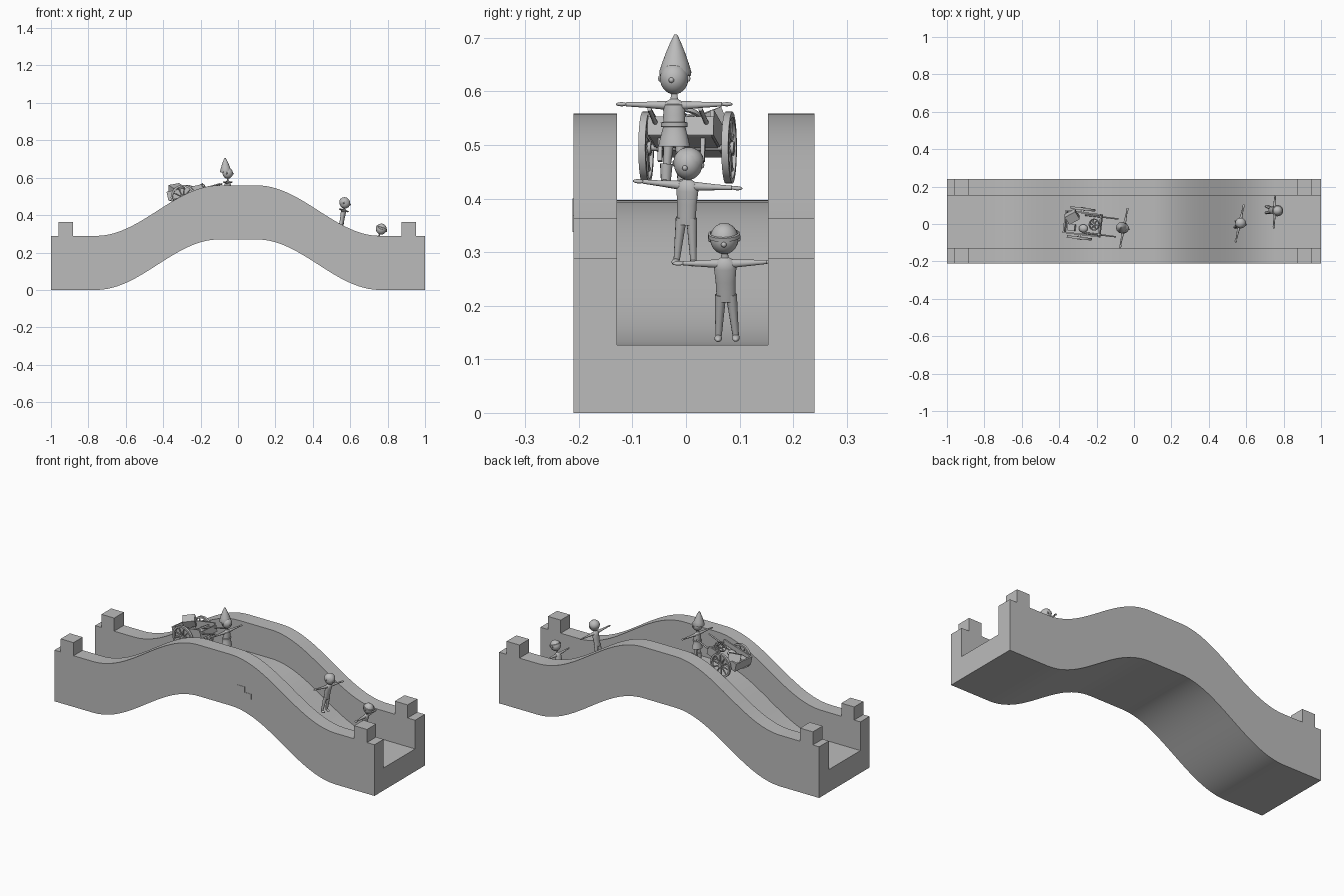
import bpy, bmesh, math
from mathutils import Matrix, Vector

if "Cube" in bpy.data.objects:
    bpy.data.objects.remove(bpy.data.objects["Cube"])

stone = bpy.data.materials.new("stone_grey")
stone.diffuse_color = (0.5, 0.5, 0.5, 1)
stone.use_nodes = True
stone.node_tree.nodes["Principled BSDF"].inputs["Base Color"].default_value = stone.diffuse_color
I = Matrix.Identity(4)
T = Matrix.Translation
rad = math.radians


def R(deg, axis):
    return Matrix.Rotation(rad(deg), 4, axis)


def finish(name, bm, M=I):
    bmesh.ops.remove_doubles(bm, verts=bm.verts, dist=1e-6)
    bmesh.ops.recalc_face_normals(bm, faces=bm.faces)
    bm.transform(M)
    me = bpy.data.meshes.new(name)
    bm.to_mesh(me)
    bm.free()
    me.materials.append(stone)
    ob = bpy.data.objects.new(name, me)
    bpy.context.collection.objects.link(ob)
    bpy.ops.object.select_all(action='DESELECT')
    bpy.context.view_layer.objects.active = ob
    ob.select_set(True)
    bpy.ops.object.shade_smooth_by_angle(angle=rad(40))
    return ob


def box(name, lo, hi, M=I):
    bm = bmesh.new()
    lo, hi = Vector(lo), Vector(hi)
    bmesh.ops.create_cube(bm, size=1, matrix=T((lo + hi) / 2) @ Matrix.Diagonal((*(hi - lo), 1)))
    return finish(name, bm, M)


def tube(name, a, b, r1, r2, M=I, seg=10):
    a, b = Vector(a), Vector(b)
    d = b - a
    bm = bmesh.new()
    bmesh.ops.create_cone(bm, cap_ends=True, segments=seg, radius1=r1, radius2=r2, depth=d.length,
                          matrix=T((a + b) / 2) @ d.to_track_quat('Z', 'Y').to_matrix().to_4x4())
    return finish(name, bm, M)


def ball(name, c, r, M=I, s=(1, 1, 1)):
    bm = bmesh.new()
    bmesh.ops.create_uvsphere(bm, u_segments=20, v_segments=14, radius=r,
                              matrix=T(c) @ Matrix.Diagonal((*s, 1)))
    return finish(name, bm, M)


def lathe(name, profile, M=I, sx=1, seg=24):
    """Spin (radius, z) points about z; sx squashes the depth."""
    bm = bmesh.new()
    rings = [[bm.verts.new((r * sx * math.cos(i * math.tau / seg), r * math.sin(i * math.tau / seg), z))
              for i in range(seg)] for r, z in profile]
    for p, q in zip(rings, rings[1:]):
        for i in range(seg):
            j = (i + 1) % seg
            bm.faces.new((p[i], p[j], q[j], q[i]))
    return finish(name, bm, M)


# ---- bridge: U section swept along an eased hump ----
def hump(x):
    t = min(1, max(0, (0.76 - abs(x)) / 0.66))
    return 0.27 * (1 - math.cos(math.pi * t)) / 2


Y0, Y1, Y2, Y3 = -0.21, -0.1285, 0.153, 0.24
section = [(Y0, 0), (Y3, 0), (Y3, .289), (Y2, .289), (Y2, .127), (Y1, .127), (Y1, .289), (Y0, .289)]
bm = bmesh.new()
N = 80
rings = []
for k in range(N + 1):
    x = -1 + 2 * k / N
    rings.append([bm.verts.new((x, y, z + hump(x))) for y, z in section])
for p, q in zip(rings, rings[1:]):
    for i in range(8):
        j = (i + 1) % 8
        bm.faces.new((p[i], p[j], q[j], q[i]))
for r in (rings[0], rings[-1]):
    bm.faces.new((r[0], r[5], r[6], r[7]))
    bm.faces.new((r[0], r[1], r[4], r[5]))
    bm.faces.new((r[1], r[2], r[3], r[4]))
finish("bridge", bm)

# corner blocks on the parapets
for x in (-0.921, 0.913):
    for a, b in ((Y0, Y1), (Y2, Y3)):
        box("corner_block", (x - .04, a, .285), (x + .04, b, .363))

# two exposed bricks on the front wall
box("upper_brick", (.142, Y0 - .002, .369), (.19, Y0 + .004, .4))
box("lower_brick", (.18, Y0 - .002, .338), (.23, Y0 + .004, .3695))


# ---- people (local: feet at z = 0, facing +x) ----
def person(name, M, arm=.105, head=.188, feet_off=0):
    lathe(name + "_torso", [(0, .074), (.017, .076), (.018, .095), (.0185, .115), (.021, .14),
                            (.018, .154), (.007, .161), (.006, .17), (0, .171)], M, .65)
    ball(name + "_head", (0, 0, head), .028, M, (1, .95, 1.05))
    ball(name + "_nose", (.028, 0, head - .003), .005, M)
    for s in (-1, 1):
        tube(name + "_upper_arm", (0, s * .014, .149), (0, s * .055, .15), .0085, .0055, M)
        tube(name + "_forearm", (0, s * .055, .15), (0, s * (arm - .02), .151), .0055, .004, M)
        ball(name + "_hand", (0, s * (arm - .011), .151), .011, M, (.6, 1, .35))
        tube(name + "_leg", (0, s * .010, .088), (0, s * .016, .008), .0105, .006, M)
        ball(name + "_foot", (.007, s * .0165, .005), .014, M, (1, .5, .42))
        ball(name + "_ear", (0, s * .027, head), .006, M, (.6, .6, 1))


def place(x, y, z, yaw, lean, roll=0):
    return T((x, y, z)) @ R(yaw, 'Z') @ R(lean, 'Y') @ R(roll, 'X')


# cart puller with pointed hat, tunic and boots
A = place(-.055, -.022, .425, -11, 0)
person("puller", A, .111, .199)
lathe("puller_hat", [(0, .205), (.029, .205), (.03, .212), (.025, .228), (.017, .25), (.009, .269),
                     (.003, .281), (0, .282)], A @ R(-3, 'Y'))
lathe("puller_tunic", [(0, .158), (.019, .15), (.021, .13), (.02, .112), (.026, .09), (.03, .072),
                       (.024, .073), (0, .085)], A, .8)
lathe("puller_belt", [(.02, .108), (.025, .109), (.0255, .117), (.02, .118), (.02, .108)], A, .82)
for s in (-1, 1):
    tube("puller_boot", (0, s * .016, .002), (0, s * .015, .04), .009, .012, A)

# two runners leaning down the slope
B = place(.54, -.002, .277, -13, 9, -4)
person("first_runner", B, .105, .19)
C = place(.705, .077, .137, -2, 18, 1)
person("second_runner", C, .098, .198)
lathe("second_runner_headband", [(.026, .2), (.03, .201), (.03, .208), (.026, .209), (.026, .2)], C)
ball("first_runner_hair", (-.003, 0, .194), .0285, B, (1, 1, .95))


# ---- cart ----
def wheel(name, M, r, w, spokes):
    k = r * .15
    lathe(name + "_rim", [(r, -w), (r, w), (r - k, w), (r - k, -w), (r, -w)], M, 1, 32)
    tube(name + "_hub", (0, 0, -w * 1.5), (0, 0, w * 1.5), r * .18, r * .18, M, 14)
    for i in range(spokes):
        a = i * math.tau / spokes
        tube(name + "_spoke", (0, 0, 0), ((r - k) * math.cos(a), (r - k) * math.sin(a), 0),
             .0045, .0035, M, 6)


K = T((-.283, .003, .495)) @ R(-7, 'Z') @ R(-12, 'Y')
for s in (-1, 1):
    wheel("cart_wheel", K @ T((0, s * .078, 0)) @ R(90, 'X'), .067, .0065, 10)
    box("cart_side", (-.08, s * .058 - .004, .0), (.11, s * .058 + .004, .048), K)
    tube("cart_shaft", (.02, s * .048, .018), (.205, s * .048, .03), .005, .004, K)
    box("cart_prop", (.085, s * .04 - .004, -.045), (.095, s * .04 + .004, .005), K)
box("cart_floor", (-.08, -.058, -.002), (.11, .058, .006), K)
box("cart_back", (-.084, -.062, 0), (-.076, .062, .048), K)
box("cart_front", (.106, -.062, 0), (.114, .062, .035), K)
tube("cart_axle", (0, -.085, 0), (0, .085, 0), .006, .006, K)

# cargo: crate, spare wheel, small parcels
box("crate", (-.032, -.025, -.022), (.032, .025, .022), K @ T((-.042, .03, .052)) @ R(35, 'Z') @ R(28, 'X'))
wheel("spare_wheel", K @ T((.08, .002, .04)) @ R(-20, 'Y'), .032, .004, 6)
box("small_parcel", (-.065, -.045, .006), (-.025, -.01, .035), K)
ball("sack", (.02, -.025, .022), .022, K, (1.1, 1, .8))
